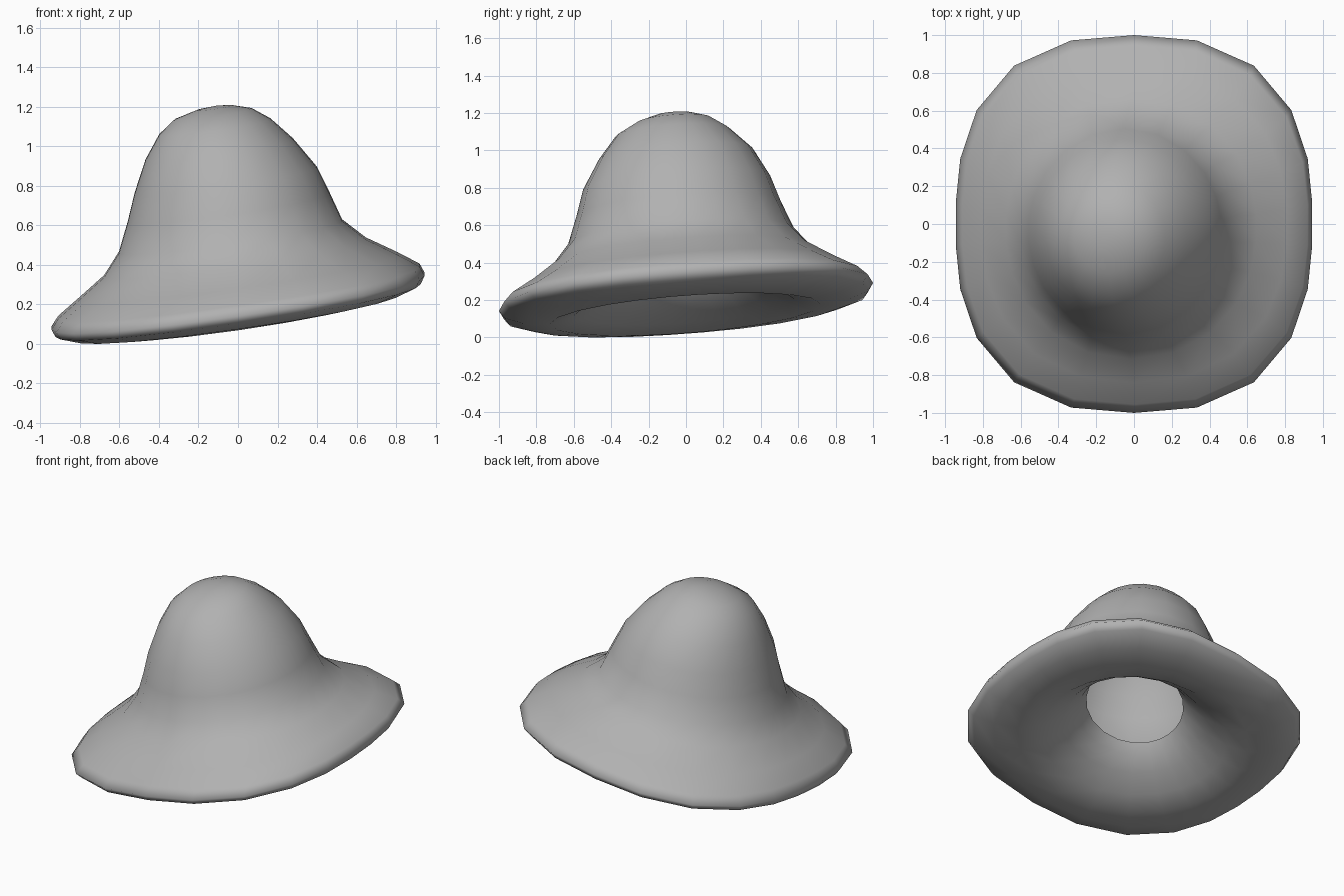
import bpy, bmesh, math

SIDES = 22
TILT_X, TILT_Y = 0.144, 0.075      # the whole hat leans to one side

# rings: height above tilted plane, reach to -x, +x, -y, +y, squareness, extra lean
OUTSIDE = [
    (0.215, 0.945, 0.945, 1.00, 1.00, 2.55, 0),   # brim edge
    (0.265, 0.91, 0.92, 0.955, 0.945, 2.5, 0),
    (0.34, 0.81, 0.81, 0.84, 0.82, 2.3, 0),
    (0.44, 0.68, 0.65, 0.715, 0.67, 2.1, 0),
    (0.55, 0.605, 0.53, 0.63, 0.575, 2.0, 0),     # foot of crown
    (0.70, 0.56, 0.465, 0.585, 0.505, 2.0, 0),
    (0.84, 0.525, 0.40, 0.55, 0.45, 2.0, 0),
    (1.00, 0.47, 0.28, 0.465, 0.355, 2.0, 0),
    (1.12, 0.40, 0.165, 0.375, 0.23, 2.0, 0),
    (1.185, 0.32, 0.07, 0.26, 0.13, 2.0, 0),
    (1.215, 0.21, -0.03, 0.16, 0.03, 2.0, 0),
]
UNDERSIDE = [
    (0.175, 0.925, 0.925, 0.97, 0.975, 2.45, 0),
    (0.138, 0.83, 0.83, 0.87, 0.87, 2.2, 0),
    (0.122, 0.70, 0.70, 0.73, 0.72, 2.0, 0),      # lowest part of rolled brim
    (0.16, 0.58, 0.56, 0.60, 0.58, 2.0, 0),
    (0.25, 0.46, 0.42, 0.47, 0.43, 2.0, 0.03),
    (0.34, 0.38, 0.32, 0.38, 0.33, 2.0, 0.08),
    (0.43, 0.34, 0.26, 0.34, 0.26, 2.0, 0.14),    # edge of head opening
]


def add_ring(bm, h, xn, xp, yn, yp, power, lean):
    """Rounded-square loop lying in the tilted plane."""
    verts = []
    for i in range(SIDES):
        a = 2 * math.pi * (i + 0.5) / SIDES
        a -= 0.115 * math.sin(2 * a)       # longer edges at front and back
        c, s = math.cos(a), math.sin(a)
        r = (abs(c) ** power + abs(s) ** power) ** (-1 / power)
        x = (xp - xn) / 2 + (xp + xn) / 2 * r * c
        y = (yp - yn) / 2 + (yp + yn) / 2 * r * s
        z = h + TILT_X * x + TILT_Y * y + lean * (x + y)
        verts.append(bm.verts.new((x, y, z)))
    return verts


bm = bmesh.new()
rings = [add_ring(bm, *row) for row in UNDERSIDE[::-1] + OUTSIDE]
for low, high in zip(rings, rings[1:]):
    for i in range(SIDES):
        j = (i + 1) % SIDES
        bm.faces.new((low[i], low[j], high[j], high[i]))

# rounded crown top
ax, ay = -0.11, -0.06
apex = bm.verts.new((ax, ay, 1.224 + TILT_X * ax + TILT_Y * ay))
for i in range(SIDES):
    bm.faces.new((rings[-1][i], rings[-1][(i + 1) % SIDES], apex))

# stand on the ground
lowest = min(v.co.z for v in bm.verts)
for v in bm.verts:
    v.co.z -= lowest

for f in bm.faces:
    f.smooth = True
mesh = bpy.data.meshes.new("hat")
bm.to_mesh(mesh)
bm.free()
hat = bpy.data.objects.new("hat", mesh)
bpy.context.collection.objects.link(hat)

felt = bpy.data.materials.new("grey felt")
felt.diffuse_color = (0.44, 0.44, 0.44, 1)
mesh.materials.append(felt)
